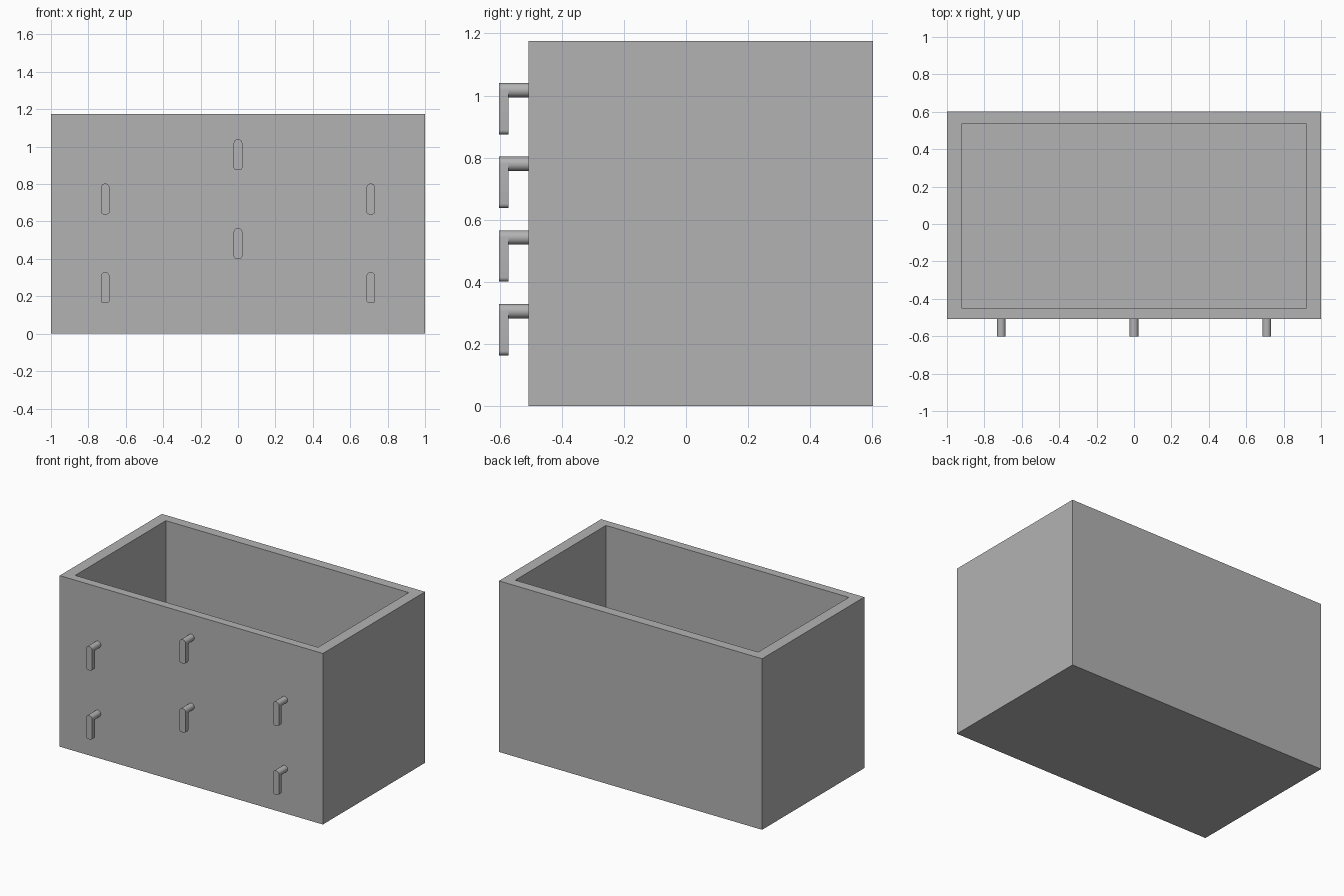
import bpy, bmesh, math
from mathutils import Matrix, Vector

cube = bpy.data.objects.get("Cube")
if cube:
    bpy.data.objects.remove(cube, do_unlink=True)

grey = bpy.data.materials.new("plain grey")
grey.use_nodes = True
grey.diffuse_color = (0.45, 0.45, 0.45, 1)
grey.node_tree.nodes["Principled BSDF"].inputs["Base Color"].default_value = grey.diffuse_color

FRONT, BACK, HEIGHT = -0.507, 0.602, 1.175
FLOOR = 0.075
RADIUS = 0.023


def make_object(name, bm):
    bmesh.ops.recalc_face_normals(bm, faces=bm.faces)
    mesh = bpy.data.meshes.new(name)
    bm.to_mesh(mesh)
    bm.free()
    mesh.materials.append(grey)
    obj = bpy.data.objects.new(name, mesh)
    bpy.context.collection.objects.link(obj)
    return obj


def rounded_corner(cx, cz, r, start, steps):
    """Quarter-turn arc points, counter-clockwise from the start angle."""
    angles = [math.radians(start + 90 * i / steps) for i in range(steps + 1)]
    return [(cx + r * math.cos(a), cz + r * math.sin(a)) for a in angles]


# Open box: a block whose top face is inset and pushed down to the floor
bm = bmesh.new()
bmesh.ops.create_cube(bm, size=1)
for v in bm.verts:
    v.co = Vector((v.co.x * 2, FRONT if v.co.y < 0 else BACK, HEIGHT if v.co.z > 0 else 0))
bm.normal_update()
top = max(bm.faces, key=lambda f: f.calc_center_median().z)
bmesh.ops.inset_individual(bm, faces=[top], thickness=0.05)
for v in top.verts:
    v.co.x = math.copysign(0.923, v.co.x)
    v.co.y = -0.449 if v.co.y < 0 else 0.535
cavity = bmesh.ops.extrude_discrete_faces(bm, faces=[top])["faces"][0]
for v in cavity.verts:
    v.co.z = FLOOR
make_object("open_box", bm)


# Hook: a round shaft out of the front wall with a flat tongue hanging from it
def make_hook(name, x, z):
    bm = bmesh.new()
    length = 0.082
    bmesh.ops.create_cone(
        bm, cap_ends=True, segments=32, radius1=RADIUS, radius2=RADIUS, depth=length,
        matrix=Matrix.Translation((0, FRONT - length / 2 + 0.01, -RADIUS))
        @ Matrix.Rotation(math.pi / 2, 4, "X"))
    fillet, bottom = 0.014, -0.165
    side = RADIUS - fillet
    outline = (rounded_corner(0, -RADIUS, RADIUS, 0, 8)
               + rounded_corner(0, -RADIUS, RADIUS, 90, 8)[1:]
               + rounded_corner(-side, bottom + fillet, fillet, 180, 6)
               + rounded_corner(side, bottom + fillet, fillet, 270, 6))
    face = bm.faces.new([bm.verts.new((px, -0.602, pz)) for px, pz in outline])
    extruded = bmesh.ops.extrude_face_region(bm, geom=[face])["geom"]
    moved = [g for g in extruded if isinstance(g, bmesh.types.BMVert)]
    bmesh.ops.translate(bm, verts=moved, vec=(0, 0.03, 0))
    hook = make_object(name, bm)
    hook.location = (x, 0, z)
    bpy.ops.object.select_all(action="DESELECT")
    hook.select_set(True)
    bpy.context.view_layer.objects.active = hook
    bpy.ops.object.shade_smooth_by_angle(angle=math.radians(35))


# Two hooks per column, the middle column set higher
for column, x, upper in (("right", -0.71, 0.803), ("middle", 0, 1.04), ("left", 0.71, 0.803)):
    make_hook(column + "_upper_hook", x, upper)
    make_hook(column + "_lower_hook", x, upper - 0.474)
